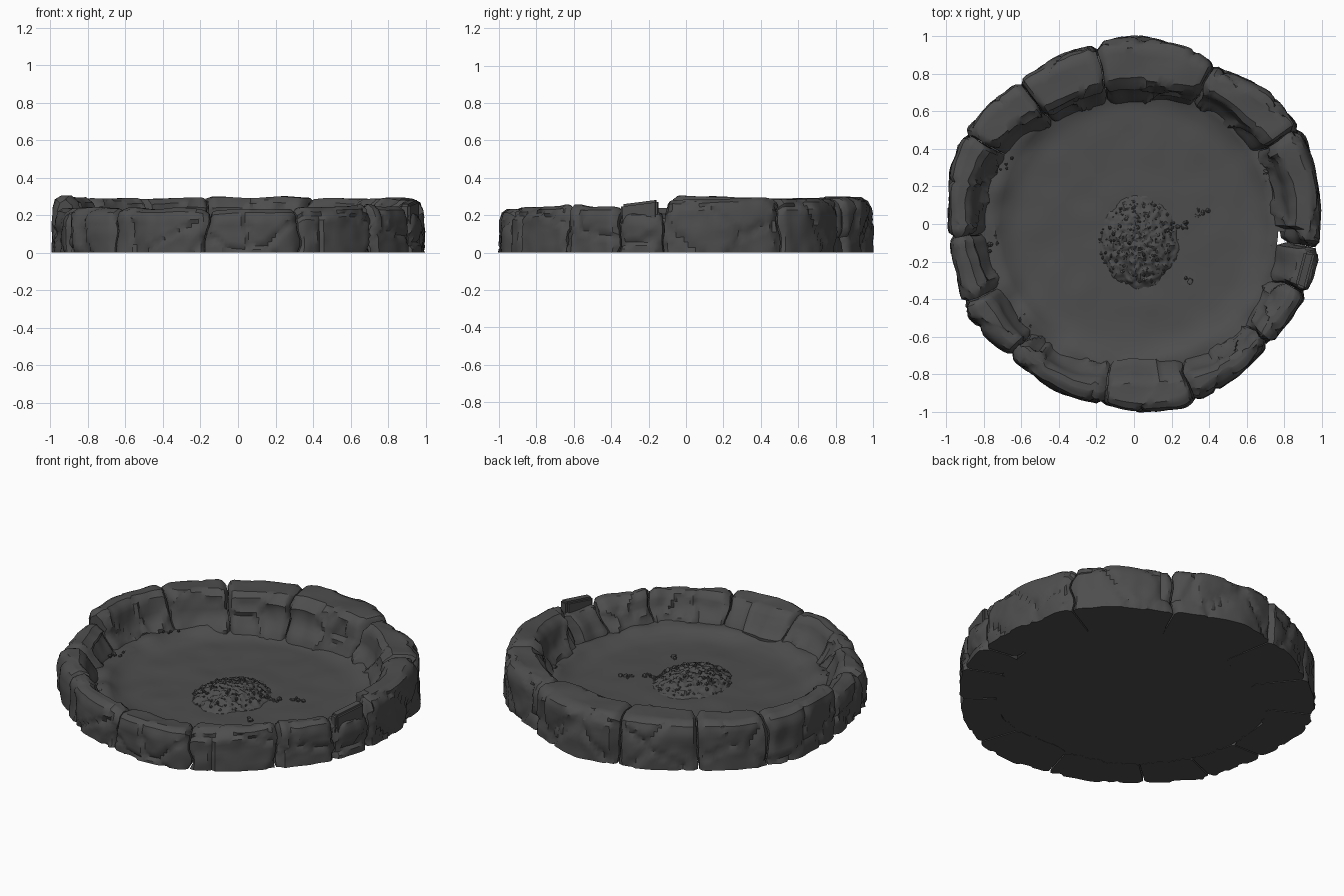
import bpy, bmesh, math, random
from mathutils import Vector, noise

random.seed(4)
cube = bpy.data.objects.get("Cube")
if cube:
    bpy.data.objects.remove(cube)

stone = bpy.data.materials.new("charcoal stone")
stone.use_nodes = True
colour = (0.075, 0.075, 0.075, 1)
stone.diffuse_color = colour
bsdf = stone.node_tree.nodes["Principled BSDF"]
bsdf.inputs["Base Color"].default_value = colour
bsdf.inputs["Roughness"].default_value = 0.9

# Rim outlines as radii in hundredths, one every 15 degrees from +x
OUTER = [99, 100, 102, 100, 95, 98, 100, 98, 97, 98, 103, 101,
         99, 98, 101, 96, 98, 97, 100, 101, 98, 97, 98, 100]
INNER = [82, 83, 82, 80, 78, 75, 73, 73, 74, 78, 84, 87,
         86, 86, 85, 85, 86, 84, 80, 83, 86, 86, 85, 85]


def radius(table, deg):
    i, f = divmod((deg % 360) / 15, 1)
    i = int(i)
    return (table[i] * (1 - f) + table[(i + 1) % 24] * f) / 100


def polar(r, deg, z):
    a = math.radians(deg)
    return Vector((r * math.cos(a), r * math.sin(a), z))


def finish(bm, name, angle=35):
    bmesh.ops.recalc_face_normals(bm, faces=bm.faces)
    mesh = bpy.data.meshes.new(name)
    bm.to_mesh(mesh)
    bm.free()
    mesh.materials.append(stone)
    obj = bpy.data.objects.new(name, mesh)
    bpy.context.collection.objects.link(obj)
    bpy.ops.object.select_all(action="DESELECT")
    obj.select_set(True)
    bpy.context.view_layer.objects.active = obj
    bpy.ops.object.shade_smooth_by_angle(angle=math.radians(angle))
    return obj


def section(ro, ri, h):
    """Closed wall section, densified between its corner points."""
    pts = [(ro, 0), (ro, h - .06), (ro - .015, h - .02), (ro - .05, h),
           (ri + .04, h), (ri + .005, h - .03), (ri - .02, .16),
           (ri - .07, .09), (ri - .09, 0)]
    out = []
    for p, q, n in zip(pts, pts[1:], (8, 2, 2, 5, 2, 4, 3, 2)):
        for k in range(n):
            t = k / n
            out.append((p[0] + (q[0] - p[0]) * t, p[1] + (q[1] - p[1]) * t))
    return out + [pts[-1]]


def weather(p, deg):
    """Lumps and hairline cracks, leaving the base and top nearly flat."""
    lump = .016 * noise.noise(p * 5) + .008 * noise.noise(p * 13)
    near = noise.voronoi(p * 3.2)[0]
    if near[1] - near[0] < .05:
        lump -= .014
    shifted = polar(1, deg, 0) * lump
    if p.z > .02:
        shifted.z = .012 * noise.noise(p * 6 + Vector((3, 1, 7)))
    return p + shifted


def rim_stone(name, a0, a1, h0, h1):
    bm = bmesh.new()
    steps = max(6, int((a1 - a0) / 1.2))
    rings = []
    for s in range(steps + 1):
        t = s / steps
        deg = a0 + .25 + (a1 - a0 - .5) * t
        edge = max(0, 1 - min(t, 1 - t) * (a1 - a0) / 2.2)
        ro = radius(OUTER, deg) - .022 * edge ** 2
        ri = radius(INNER, deg) + .022 * edge ** 2
        if abs((deg + 5) % 360) < 4 or abs((deg + 5) % 360) > 357:
            ri += .05
        h = h0 + (h1 - h0) * t - .022 * edge ** 2
        # Joints wander sideways down the wall
        ring = []
        for r, z in section(ro, ri, h):
            d = deg + 1.6 * noise.noise(Vector((r * 6, z * 9, a0 if t < .5 else a1))) * edge
            ring.append(bm.verts.new(weather(polar(r, d, z), d)))
        rings.append(ring)
    n = len(rings[0])
    for a, b in zip(rings, rings[1:]):
        for k in range(n):
            bm.faces.new((a[k], a[(k + 1) % n], b[(k + 1) % n], b[k]))
    bm.faces.new(rings[0])
    bm.faces.new(rings[-1][::-1])
    finish(bm, name)


# Rim stones: start angle, start height, end height
STONES = [("right_tall", -7, .28, .29), ("back_right", 30, .29, .285),
          ("back", 63, .295, .295), ("back_left", 102, .295, .29),
          ("left_back", 129, .29, .285), ("left_tall", 152, .29, .305),
          ("left_front", 184, .24, .235), ("front_left", 205, .24, .24),
          ("front_left_low", 227, .24, .235), ("front", 260, .225, .23),
          ("front_right", 289, .235, .255), ("right_front", 318, .26, .24),
          ("right_broken", 338, .215, .22)]
for i, (name, a0, h0, h1) in enumerate(STONES):
    a1 = STONES[i + 1][1] if i + 1 < len(STONES) else 353
    rim_stone(name + "_rim_stone", a0, a1, h0, h1)

# Upright broken shard on the right side, beside the gap
rim = bmesh.new()
shard = bmesh.ops.create_cube(rim, size=1)["verts"]
for v in shard:
    v.co = polar(.95 + v.co.x * .06, -15 + v.co.y * 12, .2 + v.co.z * (.14 + .05 * v.co.y))
bmesh.ops.bevel(rim, geom=rim.edges[:], offset=.012, segments=2, affect="EDGES")
finish(rim, "broken_rim_shard")


# Dished floor with a break near the right side
def floor_height(r):
    return .05 + .045 * min(1, max(0, (r - .6) / .14)) ** 2


bm = bmesh.new()
rows = [0.02 + .03 * k for k in range(31)]
grid = []
for r in rows:
    ring = []
    for k in range(120):
        p = polar(r, k * 3, floor_height(r))
        rough = .022 if r > .68 else .006
        p.z += rough * noise.noise(p * 7) + .005 * noise.noise(p * 2)
        ring.append(bm.verts.new(p))
    grid.append(ring)
for j, (a, b) in enumerate(zip(grid, grid[1:])):
    for k in range(120):
        if k in (117, 118, 116) and .76 < rows[j] < .86:
            continue
        bm.faces.new((a[k], a[(k + 1) % 120], b[(k + 1) % 120], b[k]))
bm.faces.new(grid[0])
finish(bm, "dished_floor")

# Flat underside
bm = bmesh.new()
bmesh.ops.create_circle(bm, cap_ends=True, radius=.77, segments=64)
for v in bm.verts:
    v.co.z = .002
finish(bm, "underside")

# Ash heap: a crumbly oval mound
CENTRE = Vector((.025, -.1, 0))
bm = bmesh.new()
rings = []
for j in range(1, 31):
    t = j / 30
    ring = []
    for k in range(96):
        d = polar(t, k * 3.75, 0)
        wob = 1 + .1 * noise.noise(d * 4)
        p = CENTRE + Vector((d.x * .215 * wob, d.y * .26 * wob, 0))
        crumb = noise.noise(p * 38) * .016 + noise.noise(p * 75) * .008
        p.z = .042 + .075 * (1 - t ** 2.2) + crumb * min(1, 4 * (1 - t) + .4)
        ring.append(bm.verts.new(p))
    rings.append(ring)
for a, b in zip(rings, rings[1:]):
    for k in range(96):
        bm.faces.new((a[k], a[(k + 1) % 96], b[(k + 1) % 96], b[k]))
bm.faces.new(rings[0])
finish(bm, "ash_heap", 40)


# Loose crumbs on the heap, and rubble around the floor
def lump(bm, place, size):
    made = bmesh.ops.create_icosphere(bm, subdivisions=1, radius=size)["verts"]
    squash = Vector([random.uniform(.6, 1.2) for _ in range(3)])
    for v in made:
        v.co = v.co * squash * random.uniform(.8, 1.2) + place


bm = bmesh.new()
for _ in range(150):
    t, a = random.random() ** .4, random.uniform(0, 360)
    p = CENTRE + polar(t, a, 0) * .24
    p.x += (CENTRE.x - p.x) * .12
    p.z = .045 + .075 * (1 - t ** 2.2)
    lump(bm, p, random.uniform(.005, .013))
finish(bm, "ash_crumbs", 30)

bm = bmesh.new()
for x, y, spread, count in ((.34, .08, .05, 7), (.27, 0, .04, 6), (.43, .65, .05, 8),
                            (-.6, -.53, .05, 8), (-.75, -.12, .06, 5), (.3, -.3, .03, 3),
                            (.72, .25, .05, 4), (-.68, .3, .05, 4)):
    for _ in range(count):
        p = Vector((x + random.gauss(0, spread / 2), y + random.gauss(0, spread / 2), 0))
        p.z = floor_height(p.length) + .004
        lump(bm, p, random.uniform(.007, .018))
finish(bm, "floor_rubble", 30)
